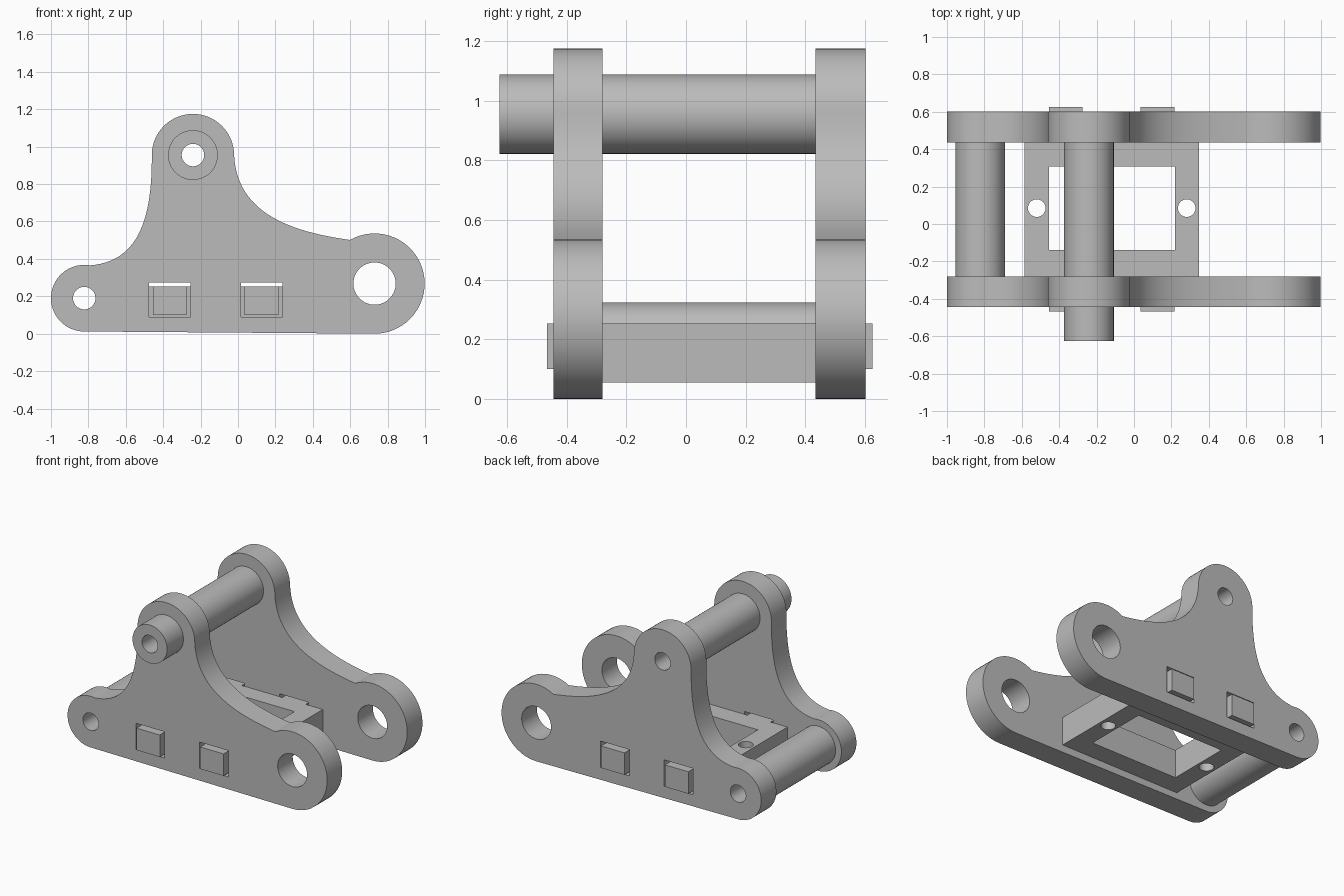
import bpy, bmesh
from math import sin, cos, radians, pi
from mathutils import Vector
from mathutils.geometry import interpolate_bezier

cube = bpy.data.objects.get("Cube")
if cube:
    bpy.data.objects.remove(cube, do_unlink=True)

grey = bpy.data.materials.new("Machined grey")
grey.use_nodes = True
grey.diffuse_color = (0.5, 0.5, 0.5, 1)
grey.node_tree.nodes["Principled BSDF"].inputs["Base Color"].default_value = (0.5, 0.5, 0.5, 1)


def arc(centre, radius, start, end, steps=32):
    angles = [radians(start + (end - start) * i / steps) for i in range(steps + 1)]
    return [(centre[0] + radius * cos(a), centre[1] + radius * sin(a)) for a in angles]


def circle(centre, radius):
    return arc(centre, radius, 0, 360, 64)[:-1]


def rect(x0, x1, y0, y1):
    return [(x0, y0), (x1, y0), (x1, y1), (x0, y1)]


def bezier(*pts):
    """Inner points of a cubic curve, without its two ends."""
    p = [Vector((*q, 0)) for q in pts]
    return [(v.x, v.y) for v in interpolate_bezier(*p, 26)][1:-1]


def extrude(name, loops, low, high, upright=True):
    """Extrude an outline with holes along y (upright) or along z."""
    curve = bpy.data.curves.new(name, "CURVE")
    curve.dimensions = "2D"
    curve.fill_mode = "BOTH"
    curve.extrude = (high - low) / 2
    for loop in loops:
        spline = curve.splines.new("POLY")
        spline.points.add(len(loop) - 1)
        for point, (x, y) in zip(spline.points, loop):
            point.co = (x, y, 0, 1)
        spline.use_cyclic_u = True
    obj = bpy.data.objects.new(name, curve)
    bpy.context.collection.objects.link(obj)
    middle = (low + high) / 2
    if upright:
        obj.rotation_euler.x = pi / 2
        obj.location.y = middle
    else:
        obj.location.z = middle
    bpy.ops.object.select_all(action="DESELECT")
    obj.select_set(True)
    bpy.context.view_layer.objects.active = obj
    bpy.ops.object.convert(target="MESH")
    obj = bpy.context.view_layer.objects.active
    bm = bmesh.new()
    bm.from_mesh(obj.data)
    bmesh.ops.remove_doubles(bm, verts=bm.verts, dist=0.0001)
    bmesh.ops.recalc_face_normals(bm, faces=bm.faces)
    bm.to_mesh(obj.data)
    bm.free()
    obj.data.materials.clear()
    obj.data.materials.append(grey)
    bpy.ops.object.shade_smooth_by_angle(angle=radians(30))
    return obj


# Shared layout
small_eye, large_eye, top_eye = (-0.822, 0.19), (0.73, 0.268), (-0.241, 0.955)
bore, tube_radius = 0.06, 0.133
front_outer, front_inner = -0.445, -0.28
back_inner, back_outer = 0.435, 0.602

# Side plate outline: three rounded lobes joined by sweeping fillets
small_lobe = arc(small_eye, 0.178, 270, 80)
top_lobe = arc(top_eye, 0.22, 180, 0)
large_lobe = arc(large_eye, 0.268, 119.5, -90)
outline = (small_lobe
           + bezier(small_lobe[-1], (-0.54, 0.385), (-0.458, 0.6), top_lobe[0])
           + top_lobe
           + bezier(top_lobe[-1], (-0.005, 0.62), (0.33, 0.54), large_lobe[0])
           + large_lobe)
slots = [rect(x, x + 0.222, 0.09, 0.273) for x in (-0.475, 0.015)]
openings = [outline, circle(small_eye, bore), circle(large_eye, 0.113)] + slots

# Side plates; the front one lets the upper tube pass through
extrude("front_side_plate", openings + [circle(top_eye, tube_radius)], front_outer, front_inner)
extrude("back_side_plate", openings + [circle(top_eye, bore)], back_inner, back_outer)

# Cross tubes
for name, eye, start in (("lower_tube", small_eye, front_inner), ("upper_tube", top_eye, -0.625)):
    extrude(name, [circle(eye, tube_radius), circle(eye, bore)], start, back_inner)

# Base frame with a window and two bolt holes
extrude("base_frame",
        [rect(-0.585, 0.348, front_inner, back_inner),
         rect(-0.455, 0.22, -0.14, 0.307),
         circle((-0.52, 0.085), 0.047),
         circle((0.282, 0.085), 0.047)],
        0.055, 0.253, upright=False)

# Locating tabs that reach through the slots
for side, low, high in (("front", -0.467, front_inner), ("back", back_inner, 0.625)):
    for place, x in (("right", -0.455), ("left", 0.036)):
        extrude(f"{side}_{place}_tab", [rect(x, x + 0.18, 0.1, 0.253)], low, high)
